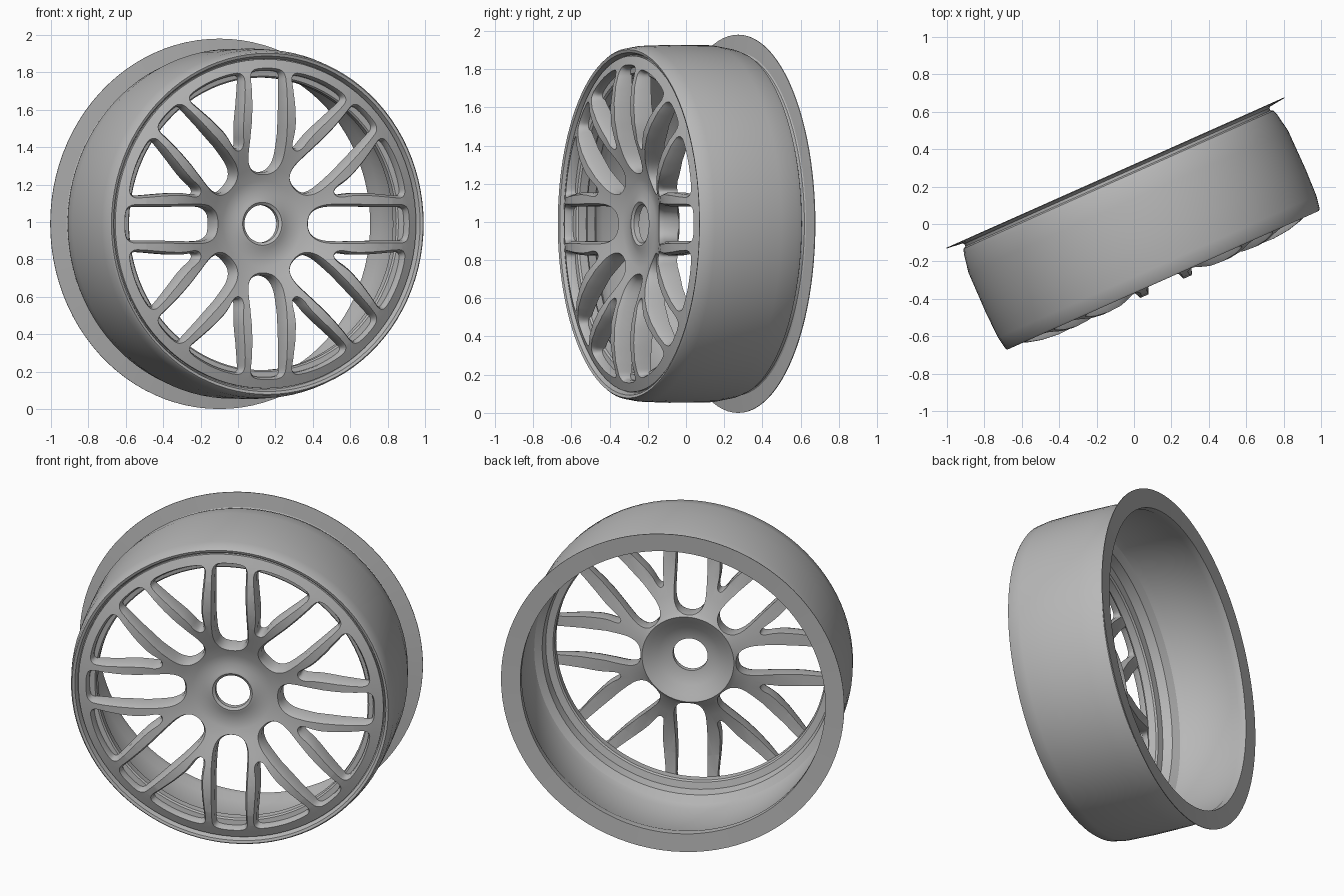
import bpy, bmesh, math
from mathutils import Matrix, Vector

cube = bpy.data.objects.get("Cube")
if cube:
    bpy.data.objects.remove(cube)

PLACE = Matrix.Translation((-0.10, 0.275, 0.99)) @ Matrix.Rotation(math.radians(24), 4, 'Z')

metal = bpy.data.materials.new("grey_metal")
metal.use_nodes = True
GREY = (0.48, 0.48, 0.48, 1)
metal.diffuse_color = GREY
metal.node_tree.nodes["Principled BSDF"].inputs["Base Color"].default_value = GREY


def finish(name, bm):
    bmesh.ops.recalc_face_normals(bm, faces=bm.faces)
    mesh = bpy.data.meshes.new(name)
    bm.to_mesh(mesh)
    bm.free()
    mesh.materials.append(metal)
    ob = bpy.data.objects.new(name, mesh)
    bpy.context.collection.objects.link(ob)
    ob.matrix_world = PLACE
    return ob


def loft(bm, rings, closed):
    """Join equal rings of points with quads; cap the ends unless closed."""
    rows = [[bm.verts.new(p) for p in ring] for ring in rings]
    n = len(rows[0])
    for i in range(len(rows) if closed else len(rows) - 1):
        a, b = rows[i], rows[(i + 1) % len(rows)]
        for j in range(n):
            k = (j + 1) % n
            bm.faces.new((a[j], a[k], b[k], b[j]))
    if not closed:
        bm.faces.new(rows[0])
        bm.faces.new(rows[-1])


def lathe(name, profile, segments=96):
    """Revolve a closed (radius, depth) profile round the axle."""
    bm = bmesh.new()
    angles = [2 * math.pi * j / segments for j in range(segments)]
    loft(bm, [[(r * math.cos(a), -t, r * math.sin(a)) for a in angles] for r, t in profile], True)
    return finish(name, bm)


def chaikin(points, rounds=3):
    pts = [Vector(p) for p in points]
    for _ in range(rounds):
        pts = [q for a, b in zip(pts, pts[1:] + pts[:1])
               for q in (a.lerp(b, 0.25), a.lerp(b, 0.75))]
    return pts


def sample(table, r):
    for (r0, t0), (r1, t1) in zip(table, table[1:]):
        if r <= r1:
            return t0 + (t1 - t0) * max(0, (r - r0) / (r1 - r0))
    return table[-1][1]


# Rim barrel: thin back flange, neck, outer wall, front lip, inner ledge
lathe("rim_barrel", [
    (0.88, 0.006), (0.99, 0.0), (0.99, 0.004), (0.90, 0.014), (0.893, 0.02),
    (0.893, 0.035), (0.907, 0.042), (0.917, 0.07), (0.935, 0.17), (0.937, 0.4),
    (0.932, 0.55), (0.92, 0.62), (0.912, 0.63), (0.897, 0.625), (0.885, 0.595),
    (0.84, 0.585), (0.79, 0.58), (0.782, 0.57), (0.782, 0.525), (0.79, 0.515),
    (0.83, 0.505), (0.84, 0.45), (0.88, 0.42), (0.897, 0.38), (0.90, 0.1), (0.88, 0.05)])

# Dished spoke disc, before the openings are cut
FRONT = [(0.10, 0.555), (0.115, 0.565), (0.13, 0.562), (0.17, 0.55), (0.23, 0.56),
         (0.30, 0.585), (0.38, 0.617), (0.46, 0.645), (0.55, 0.663), (0.64, 0.667),
         (0.73, 0.658), (0.80, 0.64), (0.84, 0.625), (0.88, 0.61)]
BACK = [(0.88, 0.56), (0.80, 0.57), (0.65, 0.57), (0.50, 0.55), (0.38, 0.51),
        (0.29, 0.475), (0.265, 0.455), (0.23, 0.472), (0.18, 0.50), (0.13, 0.52), (0.10, 0.525)]
spokes = lathe("spoke_disc", FRONT + BACK)

# Outlines of the two openings: slot inside a spoke pair, wedge between pairs
half_slot = [(0.275, 0.045), (0.325, 0.088), (0.42, 0.095), (0.60, 0.09), (0.74, 0.09),
             (0.805, 0.09), (0.82, 0.05)]
slot = half_slot + [(u, -v) for u, v in reversed(half_slot)]
edge = [(0.41, 0.15), (0.50, 0.167), (0.62, 0.162), (0.73, 0.152), (0.795, 0.15), (0.79, 0.21)]
mid = math.pi / 8
half_wedge = [(Matrix.Rotation(-mid, 2) @ Vector(p)) for p in edge]
wedge = half_wedge + [(0.82, 0)] + [(p[0], -p[1]) for p in reversed(half_wedge)]


def add_cutter(bm, outline, angle):
    """Prism whose front end flares, leaving a chamfer along the spokes."""
    pts = chaikin(outline)
    n = len(pts)
    area = sum(pts[i - 1].cross(pts[i]) for i in range(n))
    wide = []
    for i in range(n):
        d = (pts[(i + 1) % n] - pts[i - 1]).normalized()
        wide.append(pts[i] + Vector((d.y, -d.x)) * 0.016 * (1 if area > 0 else -1))
    turn = Matrix.Rotation(angle, 2)

    def ring(points, depth):
        out = []
        for p in points:
            q = turn @ p
            out.append((q.x, -depth(p.length), q.y))
        return out
    loft(bm, [ring(pts, lambda r: 0.3),
              ring(pts, lambda r: sample(FRONT, r) - 0.03),
              ring(wide, lambda r: sample(FRONT, r) + 0.008),
              ring(wide, lambda r: 0.8)], False)


bm = bmesh.new()
for i in range(8):
    add_cutter(bm, slot, i * math.pi / 4)
    add_cutter(bm, wedge, i * math.pi / 4 + mid)
cutter = finish("opening_cutter", bm)
cutter.hide_render = True

cut = spokes.modifiers.new("openings", 'BOOLEAN')
cut.operation = 'DIFFERENCE'
cut.solver = 'EXACT'
cut.object = cutter
bpy.context.view_layer.objects.active = spokes
bpy.ops.object.modifier_apply(modifier=cut.name)
bpy.data.objects.remove(cutter)

# Smooth shading with crisp edges
for ob in bpy.context.scene.objects:
    ob.select_set(ob.type == 'MESH')
bpy.ops.object.shade_smooth_by_angle(angle=math.radians(30))
